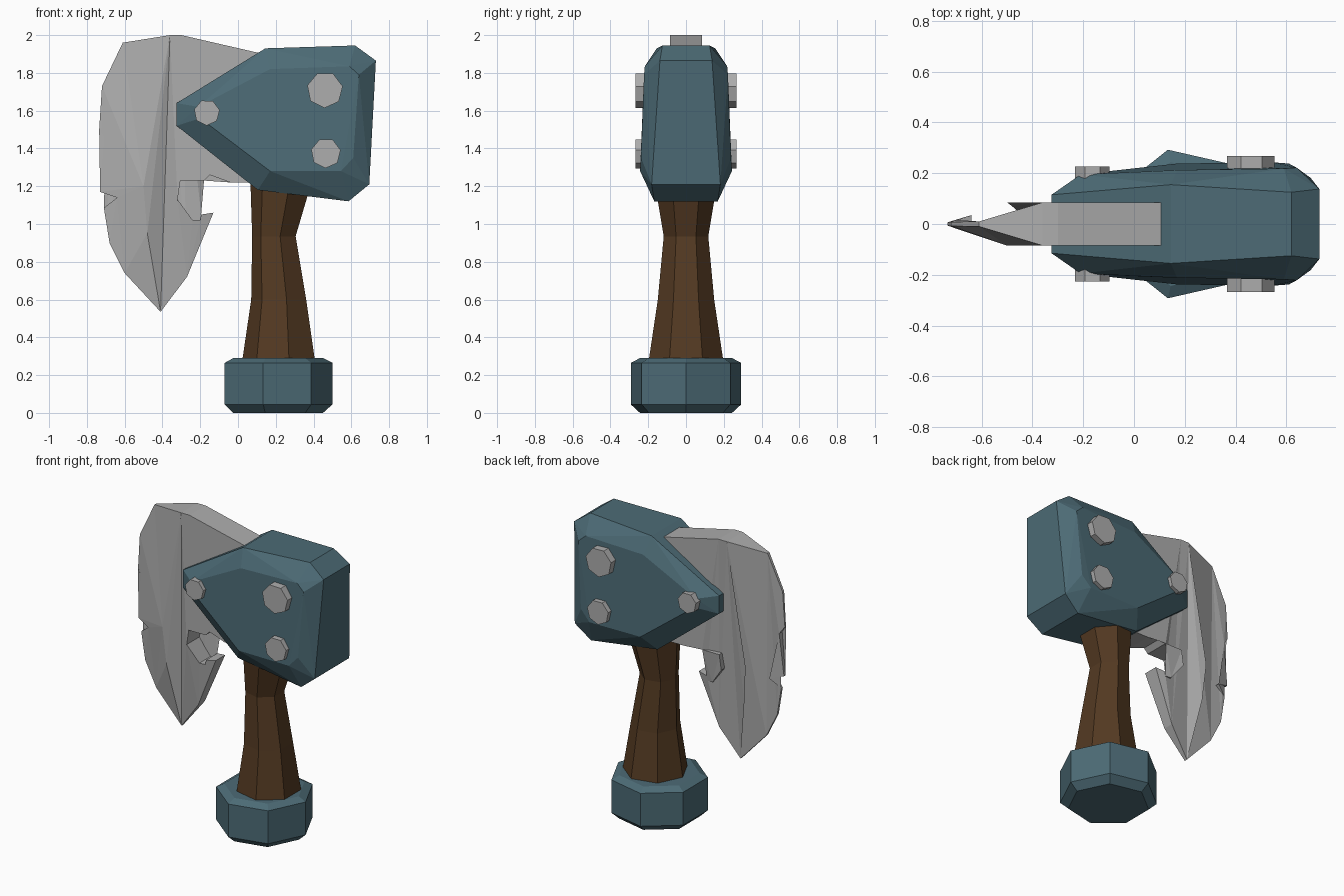
import bpy, bmesh, math

if "Cube" in bpy.data.objects:
    bpy.data.objects.remove(bpy.data.objects["Cube"])


def material(name, rgb):
    m = bpy.data.materials.new(name)
    m.diffuse_color = (*rgb, 1)
    m.use_nodes = True
    m.node_tree.nodes["Principled BSDF"].inputs["Base Color"].default_value = m.diffuse_color
    return m


TEAL = material("blue_grey_metal", (0.073, 0.147, 0.18))
WOOD = material("brown_wood", (0.088, 0.042, 0.016))
STEEL = material("light_steel", (0.42, 0.42, 0.42))


def finish(bm, name, mat):
    bmesh.ops.recalc_face_normals(bm, faces=bm.faces)
    me = bpy.data.meshes.new(name)
    bm.to_mesh(me)
    bm.free()
    me.materials.append(mat)
    ob = bpy.data.objects.new(name, me)
    bpy.context.collection.objects.link(ob)
    return ob


def lathe(name, mat, rings, start, sides=7):
    """Stack of polygon rings given as (centre x, z, radius)."""
    bm = bmesh.new()
    loops = []
    for cx, z, r in rings:
        loops.append([bm.verts.new((cx + r * math.cos(start + i * math.tau / sides),
                                    r * math.sin(start + i * math.tau / sides), z))
                      for i in range(sides)])
    for a, b in zip(loops, loops[1:]):
        for i in range(sides):
            j = (i + 1) % sides
            bm.faces.new((a[i], a[j], b[j], b[i]))
    bm.faces.new(loops[0])
    bm.faces.new(loops[-1])
    return finish(bm, name, mat)


# pommel and handle
lathe("pommel", TEAL, [(0.2, 0.0, 0.25), (0.2, 0.045, 0.3), (0.2, 0.265, 0.3),
                       (0.2, 0.29, 0.25)], 0)
lathe("handle", WOOD, [(0.225, 0.26, 0.205), (0.223, 0.6, 0.153), (0.196, 0.935, 0.121),
                       (0.236, 1.22, 0.17)], math.pi)

# chamfered head block: rim points and cheek points as (x, z, half width)
rim = [(-0.325, 1.64, 0.115), (-0.325, 1.52, 0.115), (0.105, 1.18, 0.15),
       (0.585, 1.12, 0.168), (0.695, 1.21, 0.182), (0.73, 1.865, 0.138),
       (0.62, 1.945, 0.125), (0.145, 1.93, 0.155)]
cheek = [(-0.21, 1.62, 0.195), (-0.2, 1.56, 0.197), (0.17, 1.28, 0.238),
         (0.545, 1.28, 0.243), (0.61, 1.35, 0.238), (0.64, 1.79, 0.222),
         (0.59, 1.835, 0.218), (0.17, 1.82, 0.212)]
bm = bmesh.new()
for x, z, h in rim + cheek:
    for s in (-1, 1):
        bm.verts.new((x, s * h, z))
bmesh.ops.convex_hull(bm, input=bm.verts)
bmesh.ops.dissolve_limit(bm, angle_limit=math.radians(4), verts=bm.verts, edges=bm.edges)
finish(bm, "head_block", TEAL)

# blade: thin chipped cutting edge, thick spine with hook, crease between them
T = 0.085
edge = [(-0.61, 1.96, 0.01), (-0.72, 1.73, 0.008), (-0.735, 1.5, 0.006),
        (-0.70, 1.45, 0.016), (-0.73, 1.17, 0.008), (-0.64, 1.14, 0.035),
        (-0.71, 1.085, 0.008), (-0.68, 0.9, 0.008), (-0.6, 0.74, 0.008)]
tip = [(-0.41, 0.535, 0.01)]
spine = [(-0.27, 0.72, 0.035), (-0.13, 1.06, 0.05), (-0.195, 1.05, 0.06),
         (-0.20, 1.02, 0.06), (-0.24, 1.02, 0.065), (-0.32, 1.13, T), (-0.305, 1.23, T),
         (-0.18, 1.23, T), (-0.15, 1.26, T), (-0.04, 1.22, T), (0.2, 1.22, T),
         (0.2, 1.885, T), (-0.3, 2.0, T), (-0.36, 2.0, T)]
crease = [(-0.5, 1.2, T), (-0.48, 0.95, 0.07)]
bm = bmesh.new()
outlines = []
for s in (-1, 1):
    e, t, sp, c = ([bm.verts.new((x, s * h, z)) for x, z, h in part]
                   for part in (edge, tip, spine, crease))
    sides = [bm.faces.new([sp[-1]] + e + t + c[::-1]), bm.faces.new(t + sp + c)]
    bmesh.ops.triangulate(bm, faces=sides)
    outlines.append(e + t + sp)
a, b = outlines
for i in range(len(a)):
    j = (i + 1) % len(a)
    bm.faces.new((a[i], a[j], b[j], b[i]))
finish(bm, "blade", STEEL)

# rivets on both cheeks: x, z, radius, outer y
for n, (x, z, r, y) in enumerate([(0.46, 1.71, 0.096, 0.268), (0.465, 1.375, 0.08, 0.268),
                                  (-0.165, 1.59, 0.069, 0.227)]):
    for s, side in ((-1, "front"), (1, "back")):
        ob = lathe(f"rivet_{side}_{n + 1}", STEEL, [(0, -0.05, r), (0, 0.05, r)], 0.2)
        ob.rotation_euler = (math.pi / 2, 0, 0)
        ob.location = (x, s * (y - 0.05), z)
